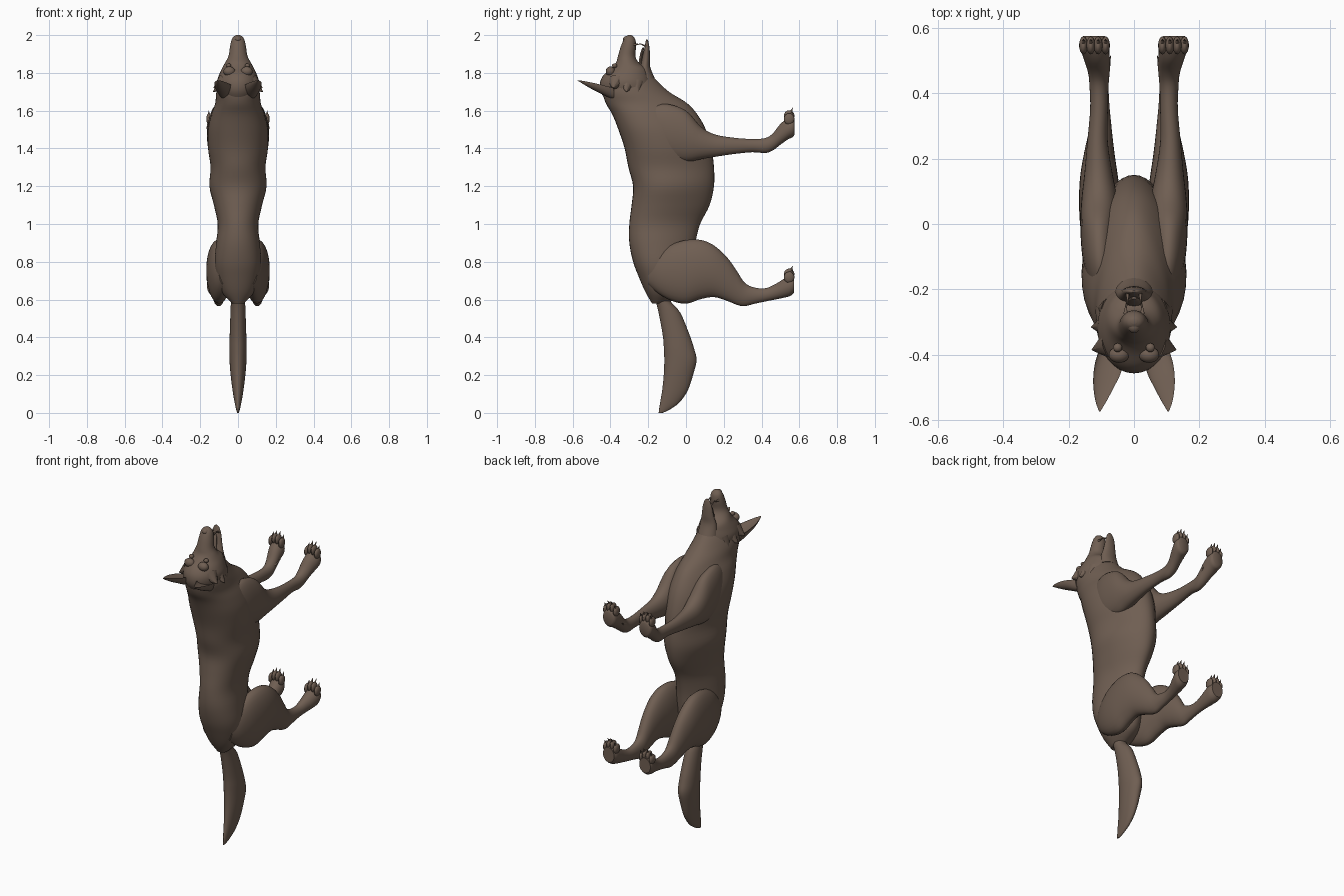
import bpy, bmesh, math
from mathutils import Vector, Matrix

fur = bpy.data.materials.new("brown_fur")
fur.diffuse_color = (0.16, 0.113, 0.085, 1)


def finish(bm, name, angle=45):
    bmesh.ops.recalc_face_normals(bm, faces=bm.faces)
    me = bpy.data.meshes.new(name)
    bm.to_mesh(me)
    bm.free()
    me.materials.append(fur)
    ob = bpy.data.objects.new(name, me)
    bpy.context.collection.objects.link(ob)
    bpy.ops.object.select_all(action='DESELECT')
    ob.select_set(True)
    bpy.context.view_layer.objects.active = ob
    bpy.ops.object.shade_smooth_by_angle(angle=math.radians(angle))
    return ob


def smooth_rows(rows, sub):
    """Catmull-Rom interpolation of station rows."""
    out = []
    for i in range(len(rows) - 1):
        p0, p1 = rows[max(i - 1, 0)], rows[i]
        p2, p3 = rows[i + 1], rows[min(i + 2, len(rows) - 1)]
        for k in range(sub):
            t = k / sub
            out.append([0.5 * (2 * b + (c - a) * t + (2 * a - 5 * b + 4 * c - d) * t * t
                               + (3 * b - a - 3 * c + d) * t ** 3)
                        for a, b, c, d in zip(p0, p1, p2, p3)])
    return out + [list(rows[-1])]


def loft(name, axis, rows, side=1, taper=0.0, cup=0.0, n=28, sub=4):
    """Rows are (station, low, high, x_low, x_high) along z or y.
    taper narrows the high side; cup hollows the high side."""
    bm = bmesh.new()
    rings = []
    for s, lo, hi, xa, xb in smooth_rows(rows, sub):
        ring = []
        for k in range(n):
            a = 2 * math.pi * k / n
            u, v = math.cos(a), math.sin(a)
            x = (xa + xb) / 2 + (xb - xa) / 2 * u * (1 - taper * v)
            w = (lo + hi) / 2 + (hi - lo) / 2 * v
            if cup and v > 0:
                w -= cup * (hi - lo) * v
            co = (x * side, w, s) if axis == 'z' else (x * side, s, w)
            ring.append(bm.verts.new(co))
        rings.append(ring)
    for r, q in zip(rings, rings[1:]):
        for k in range(n):
            j = (k + 1) % n
            bm.faces.new((r[k], r[j], q[j], q[k]))
    bm.faces.new(rings[0])
    bm.faces.new(rings[-1])
    return finish(bm, name)


def sym(rows):
    return [(s, a, b, -w, w) for s, a, b, w in rows]


def balls(name, items):
    bm = bmesh.new()
    for c, r in items:
        bmesh.ops.create_uvsphere(bm, u_segments=14, v_segments=9, radius=1,
                                  matrix=Matrix.Translation(c) @ Matrix.Diagonal((*r, 1)))
    return finish(bm, name)


def spikes(name, items):
    """Cones from base point to tip."""
    bm = bmesh.new()
    for base, tip, r in items:
        a, b = Vector(base), Vector(tip)
        m = Matrix.Translation((a + b) / 2) @ (b - a).to_track_quat('Z', 'Y').to_matrix().to_4x4()
        bmesh.ops.create_cone(bm, cap_ends=True, segments=10, radius1=r, radius2=0.0005,
                              depth=(b - a).length, matrix=m)
    return finish(bm, name)


# Body from rump to neck
loft("body", 'z', sym([
    (0.58, -.18, -.10, .03), (.64, -.215, 0, .085), (.72, -.25, .03, .11), (.80, -.28, .04, .12),
    (.90, -.30, .05, .113), (1.0, -.30, .075, .105), (1.1, -.288, .125, .125), (1.2, -.28, .148, .148),
    (1.3, -.305, .148, .142), (1.4, -.325, .135, .155), (1.5, -.358, .105, .155), (1.58, -.39, .06, .138),
    (1.64, -.425, .005, .118), (1.70, -.44, -.09, .112), (1.76, -.43, -.155, .095), (1.80, -.40, -.19, .07)]),
    taper=.22, n=40)

# Head with upper muzzle, lower jaw and tongue
loft("head", 'z', sym([
    (1.65, -.42, -.2, .08), (1.70, -.452, -.17, .105), (1.75, -.455, -.18, .112), (1.79, -.435, -.19, .10),
    (1.825, -.395, -.205, .084), (1.855, -.37, -.25, .068), (1.89, -.36, -.268, .05),
    (1.94, -.345, -.264, .042), (1.975, -.33, -.268, .034), (1.993, -.317, -.28, .022),
    (2.0, -.305, -.29, .008)]), n=32)
loft("lower_jaw", 'z', sym([
    (1.77, -.27, -.165, .06), (1.83, -.245, -.189, .05), (1.88, -.232, -.19, .038),
    (1.93, -.221, -.193, .03), (1.965, -.214, -.199, .018), (1.977, -.21, -.204, .006)]))
loft("tongue", 'z', sym([
    (1.81, -.25, -.225, .025), (1.86, -.25, -.232, .024), (1.91, -.24, -.225, .02), (1.935, -.23, -.222, .008)]))
balls("nose", [((0, -.312, 1.978), (.02, .022, .018))])
balls("eyes", [((s * .05, -.378, 1.838), (.014, .014, .012)) for s in (1, -1)])
balls("brows", [((s * .046, -.40, 1.808), (.032, .025, .026)) for s in (1, -1)])
spikes("teeth", [t for s in (1, -1) for t in (
    ((s * .026, -.275, 1.95), (s * .024, -.24, 1.952), .007),
    ((s * .019, -.21, 1.94), (s * .021, -.25, 1.958), .006))])

# Ears, cheek tufts and legs on both sides
for s, tag in ((1, "right"), (-1, "left")):
    loft(f"ear_{tag}", 'y', [
        (-.38, 1.66, 1.78, .04, .105), (-.42, 1.675, 1.785, .033, .118), (-.46, 1.695, 1.785, .042, .124),
        (-.50, 1.715, 1.783, .062, .124), (-.54, 1.738, 1.775, .083, .118),
        (-.565, 1.754, 1.767, .098, .11), (-.574, 1.758, 1.762, .103, .106)], s, cup=.65)
    spikes(f"cheek_tufts_{tag}", [
        ((s * .075, -.31, 1.74), (s * .132, -.315, 1.70), .045),
        ((s * .075, -.37, 1.75), (s * .13, -.385, 1.72), .045),
        ((s * .07, -.26, 1.74), (s * .112, -.255, 1.69), .04)])
    loft(f"front_leg_{tag}", 'y', [
        (-.22, 1.45, 1.58, .07, .11), (-.18, 1.40, 1.62, .06, .138), (-.1, 1.345, 1.635, .05, .158),
        (0, 1.33, 1.60, .05, .164), (.08, 1.343, 1.515, .052, .16), (.15, 1.355, 1.475, .065, .152),
        (.25, 1.37, 1.457, .08, .143), (.35, 1.38, 1.45, .08, .134), (.42, 1.376, 1.455, .078, .136),
        (.46, 1.39, 1.48, .075, .14), (.50, 1.42, 1.53, .075, .152), (.54, 1.448, 1.56, .076, .165),
        (.565, 1.46, 1.565, .08, .164), (.575, 1.475, 1.55, .09, .155)], s)
    loft(f"hind_leg_{tag}", 'y', [
        (-.2, .68, .80, .05, .10), (-.15, .635, .845, .04, .13), (-.08, .595, .89, .035, .153),
        (0, .578, .915, .035, .165), (.08, .603, .915, .04, .168), (.15, .613, .885, .05, .164),
        (.22, .592, .82, .06, .152), (.27, .572, .75, .066, .141), (.31, .565, .69, .07, .134),
        (.36, .577, .664, .075, .13), (.42, .59, .66, .078, .13), (.47, .60, .68, .077, .14),
        (.51, .608, .705, .075, .154), (.55, .618, .73, .076, .165), (.572, .635, .725, .085, .16)], s)
    # Toes and claws
    for part, z in (("front", 1.56), ("hind", .722)):
        toes, claws = [], []
        for i in range(4):
            x = s * (.087 + .0225 * i)
            dz = .012 if i in (1, 2) else -.004
            toes.append(((x, .546, z + dz), (.0135, .028, .03)))
            claws.append(((x, .552, z + dz + .018), (x, .566, z + dz + .044), .008))
        balls(f"{part}_toes_{tag}", toes)
        spikes(f"{part}_claws_{tag}", claws)
    spikes(f"dewclaw_{tag}", [((s * .085, .47, 1.45), (s * .071, .515, 1.475), .012)])

# Bushy tail
loft("tail", 'z', sym([
    (.66, -.205, -.06, .045), (.60, -.165, -.085, .038), (.53, -.145, -.03, .04), (.41, -.123, .02, .044),
    (.34, -.117, .043, .046), (.28, -.115, .056, .045), (.21, -.117, .04, .04), (.12, -.126, .01, .029),
    (.055, -.137, -.035, .018), (.015, -.143, -.09, .009), (0, -.145, -.125, .004)]))
